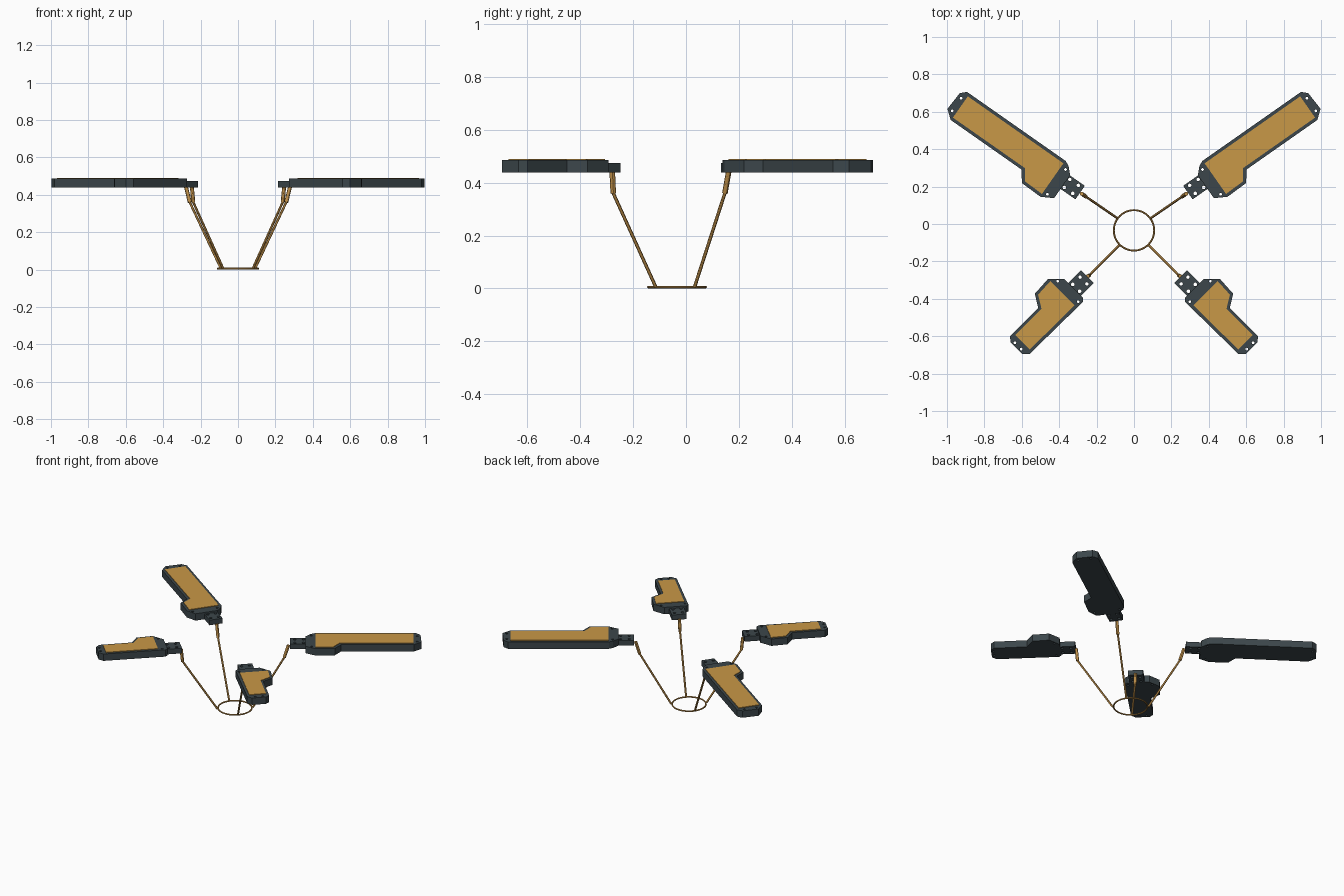
import bpy, bmesh, math
from mathutils import Vector

cube = bpy.data.objects.get("Cube")
if cube:
    bpy.data.objects.remove(cube, do_unlink=True)


def material(name, color, rough=0.6):
    m = bpy.data.materials.new(name)
    m.use_nodes = True
    m.diffuse_color = (*color, 1)
    node = m.node_tree.nodes["Principled BSDF"]
    node.inputs["Base Color"].default_value = (*color, 1)
    node.inputs["Roughness"].default_value = rough
    return m


SLATE = material("dark slate", (0.045, 0.062, 0.07))
GOLD = material("gold panel", (0.584, 0.314, 0.063))
BRASS = material("brass rod", (0.51, 0.27, 0.065))


def finish(name, bm, mat):
    bmesh.ops.recalc_face_normals(bm, faces=bm.faces)
    mesh = bpy.data.meshes.new(name)
    bm.to_mesh(mesh)
    bm.free()
    mesh.materials.append(mat)
    ob = bpy.data.objects.new(name, mesh)
    bpy.context.collection.objects.link(ob)
    return ob


def add_prism(bm, points, z0, z1):
    bottom = bm.faces.new([bm.verts.new((p.x, p.y, z0)) for p in points])
    top = bmesh.ops.extrude_face_region(bm, geom=[bottom], use_keep_orig=True)
    verts = [g for g in top["geom"] if isinstance(g, bmesh.types.BMVert)]
    bmesh.ops.translate(bm, verts=verts, vec=(0, 0, z1 - z0))


def add_rod(bm, a, b, r, sides=10):
    a, b = Vector(a), Vector(b)
    d = b - a
    made = bmesh.ops.create_cone(bm, cap_ends=True, segments=sides, radius1=r,
                                 radius2=r, depth=d.length)["verts"]
    bmesh.ops.rotate(bm, verts=made, matrix=d.to_track_quat("Z", "Y").to_matrix())
    bmesh.ops.translate(bm, verts=made, vec=(a + b) / 2)


def mirrored(ob):
    ob.modifiers.new("Mirror", "MIRROR").use_mirror_merge = False
    return ob


def drill(ob, centres, radius):
    """Cut round through-holes, then discard the cutter."""
    bm = bmesh.new()
    for c in centres:
        add_rod(bm, (c.x, c.y, 0.4), (c.x, c.y, 0.52), radius, 12)
    cutter = finish("hole_cutter", bm, SLATE)
    cutter.hide_render = True
    mod = ob.modifiers.new("Holes", "BOOLEAN")
    mod.object, mod.operation, mod.solver = cutter, "DIFFERENCE", "EXACT"
    graph = bpy.context.evaluated_depsgraph_get()
    mesh = bpy.data.meshes.new_from_object(ob.evaluated_get(graph))
    ob.modifiers.clear()
    ob.data = mesh
    bpy.data.objects.remove(cutter, do_unlink=True)


BASE, TAB_TOP, RIM_TOP, PANEL_TOP = 0.438, 0.474, 0.486, 0.49


def wing(prefix, origin, angle, half, body, panel, body_holes):
    o = Vector(origin)
    u = Vector((math.cos(angle), math.sin(angle)))
    v = Vector((-u.y, u.x))
    place = lambda pts: [o + u * a + v * b for a, b in pts]

    # Housing with screw holes
    bm = bmesh.new()
    add_prism(bm, place(body), BASE, RIM_TOP)
    ob = finish(prefix + "_housing", bm, SLATE)
    drill(ob, place(body_holes), 0.0075)
    mirrored(ob)

    # Lower mounting tab
    bm = bmesh.new()
    add_prism(bm, place([(0, -half), (0.1, -half), (0.1, half), (0, half)]), BASE, TAB_TOP)
    ob = finish(prefix + "_mounting_tab", bm, SLATE)
    drill(ob, place([(a, b) for a in (0.03, 0.085) for b in (-0.026, 0.026)]), 0.0095)
    mirrored(ob)

    # Raised panel
    bm = bmesh.new()
    add_prism(bm, place(panel), RIM_TOP - 0.002, PANEL_TOP)
    mirrored(finish(prefix + "_panel", bm, GOLD))


wing("rear_wing", (0.288, 0.168), math.radians(35), 0.044,
     [(0.097, 0.045), (0.132, 0.081), (0.16, 0.094), (0.804, 0.094), (0.832, 0.067),
      (0.838, -0.04), (0.79, -0.079), (0.326, -0.079), (0.285, -0.137),
      (0.16, -0.14), (0.097, -0.104)],
     [(0.163, 0.077), (0.787, 0.077), (0.787, -0.062), (0.316, -0.062),
      (0.276, -0.12), (0.163, -0.123)],
     [(0.135, 0.056), (0.138, -0.108), (0.811, 0.048), (0.811, -0.035)])

wing("front_wing", (0.249, -0.281), math.radians(-45), 0.048,
     [(0.097, -0.062), (0.113, -0.079), (0.513, -0.074), (0.54, -0.047), (0.54, 0.042),
      (0.518, 0.067), (0.305, 0.067), (0.264, 0.134), (0.158, 0.14), (0.097, 0.08)],
     [(0.158, -0.06), (0.494, -0.058), (0.494, 0.051), (0.296, 0.051),
      (0.255, 0.118), (0.158, 0.123)],
     [(0.13, -0.06), (0.13, 0.095), (0.524, 0.024), (0.524, -0.024)])

# Slim legs and thicker upper sleeves
LEGS = {
    "rear": ((0.092, 0.033, 0.007), (0.258, 0.147, 0.36), (0.279, 0.162, 0.445)),
    "front": ((0.08, -0.115, 0.007), (0.239, -0.275, 0.36), (0.247, -0.279, 0.445)),
}
for side, (foot, knee, top) in LEGS.items():
    for part, a, b, r in (("leg", foot, knee, 0.0065), ("leg_sleeve", knee, top, 0.0105)):
        bm = bmesh.new()
        add_rod(bm, a, b, r, 12)
        mirrored(finish(side + "_" + part, bm, BRASS))

# Base ring
bpy.ops.mesh.primitive_torus_add(major_radius=0.108, minor_radius=0.005, major_segments=64,
                                 minor_segments=10, location=(0, -0.034, 0.005))
ring = bpy.context.object
ring.name = "base_ring"
ring.data.materials.append(BRASS)

# Smooth shading on the round rods
bpy.ops.object.select_all(action="DESELECT")
for ob in bpy.data.objects:
    if "leg" in ob.name or ob == ring:
        ob.select_set(True)
bpy.context.view_layer.objects.active = ring
bpy.ops.object.shade_smooth_by_angle()
